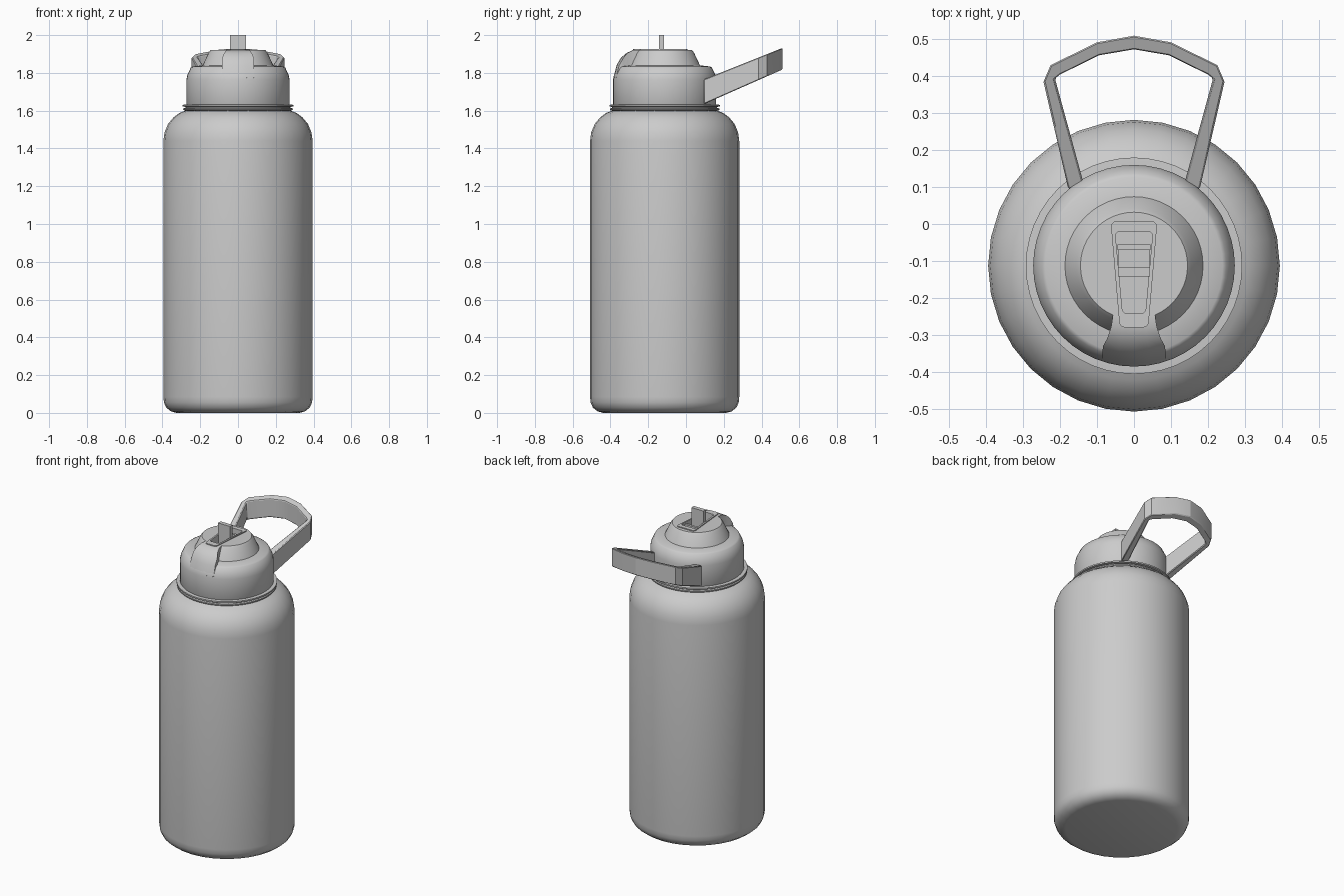
import bpy, bmesh, math

if "Cube" in bpy.data.objects:
    bpy.data.objects.remove(bpy.data.objects["Cube"])

CY = -0.113  # y of the bottle axis


def finish(name, bm, angle=35):
    bmesh.ops.recalc_face_normals(bm, faces=bm.faces)
    me = bpy.data.meshes.new(name)
    bm.to_mesh(me)
    bm.free()
    ob = bpy.data.objects.new(name, me)
    bpy.context.collection.objects.link(ob)
    if angle:
        bpy.ops.object.select_all(action='DESELECT')
        ob.select_set(True)
        bpy.context.view_layer.objects.active = ob
        bpy.ops.object.shade_smooth_by_angle(angle=math.radians(angle))
    return ob


def lathe(name, profile, seg, angle=35):
    """Closed solid of revolution from (radius, z) points, capped at both ends."""
    bm = bmesh.new()
    rings = [[bm.verts.new((r * math.cos(math.tau * i / seg), CY + r * math.sin(math.tau * i / seg), z))
              for i in range(seg)] for r, z in profile]
    for a, b in zip(rings, rings[1:]):
        for i in range(seg):
            j = (i + 1) % seg
            bm.faces.new((a[i], a[j], b[j], b[i]))
    bm.faces.new(rings[0][::-1])
    bm.faces.new(rings[-1])
    return finish(name, bm, angle)


def loft(name, sections, angle=30):
    """Skin equal-length point loops and cap the ends."""
    bm = bmesh.new()
    rows = [[bm.verts.new(p) for p in s] for s in sections]
    n = len(rows[0])
    for a, b in zip(rows, rows[1:]):
        for i in range(n):
            bm.faces.new((a[i], a[(i + 1) % n], b[(i + 1) % n], b[i]))
    bm.faces.new(rows[0][::-1])
    bm.faces.new(rows[-1])
    return finish(name, bm, angle)


def rounded_trapezoid(w0, y0, w1, y1, r, z):
    """Loop with half width w0 at the front y0 and w1 at the back y1."""
    pts = []
    corners = ((w1 - r, y1 - r, 0), (-w1 + r, y1 - r, 90), (-w0 + r, y0 + r, 180), (w0 - r, y0 + r, 270))
    for cx, cy, start in corners:
        for k in range(4):
            t = math.radians(start + 30 * k)
            pts.append((cx + r * math.cos(t), cy + r * math.sin(t), z))
    return pts


def box(name, x, y0, y1, z0, z1):
    return loft(name, [[(-x, y0, z), (x, y0, z), (x, y1, z), (-x, y1, z)] for z in (z0, z1)], 0)


# Bottle body with rounded base and shoulder
lathe("bottle_body", [(0.325, 0), (0.355, 0.008), (0.38, 0.028), (0.392, 0.055), (0.395, 0.085),
                      (0.395, 1.44), (0.389, 1.485), (0.37, 1.53), (0.342, 1.564), (0.31, 1.588),
                      (0.27, 1.603), (0.255, 1.61)], 32)

# Two thin neck rings
lathe("neck_ring", [(0.26, 1.598), (0.285, 1.6), (0.29, 1.605), (0.29, 1.612), (0.278, 1.614),
                    (0.278, 1.62), (0.293, 1.622), (0.293, 1.631), (0.26, 1.633)], 48)

# Lid with a stepped dome
lid = lathe("lid", [(0.268, 1.625), (0.273, 1.635), (0.273, 1.765), (0.268, 1.79), (0.25, 1.828),
                    (0.24, 1.834), (0.187, 1.84), (0.155, 1.908), (0.145, 1.92)], 48)

# Raised ramp at the front of the lid
ramp_rows = [(-0.25, 1.92, 0.057), (-0.283, 1.92, 0.062), (-0.315, 1.905, 0.073),
             (-0.345, 1.88, 0.084), (-0.368, 1.84, 0.086), (-0.384, 1.775, 0.086)]
ramp = []
for y, z, w in ramp_rows:
    # the front edge follows the curve of the lid wall
    ye = y + (0.014 if y < -0.34 else 0.004)
    ramp.append([(-w, ye, 1.76), (-w, ye, z), (-w * 0.5, y + (ye - y) * 0.25, z), (0, y, z),
                 (w * 0.5, y + (ye - y) * 0.25, z), (w, ye, z), (w, ye, 1.76)])
loft("front_ramp", ramp, 40)

# Tapered spout plate on the dome
plate = loft("spout_plate", [rounded_trapezoid(0.04, -0.28, 0.062, 0.008, 0.015, z) for z in (1.9, 1.926)])

# Recess cut through plate and lid
cutter = loft("recess_cutter", [rounded_trapezoid(0.032, -0.242, 0.05, -0.02, 0.012, z) for z in (1.865, 1.96)], 0)
cutter.hide_render = True
cutter.hide_viewport = True
for ob in (lid, plate):
    m = ob.modifiers.new("recess", 'BOOLEAN')
    m.operation = 'DIFFERENCE'
    m.solver = 'EXACT'
    m.object = cutter

# Flip-up spout with its hinge block
box("spout", 0.043, -0.142, -0.116, 1.86, 2.0)
box("spout_base", 0.042, -0.118, -0.055, 1.86, 1.885)
box("spout_hinge", 0.045, -0.07, -0.055, 1.86, 1.915)

# Carry handle: slanted strap loop, (outer, inner) points on one side, mirrored
half = [((0.178, 0.095), (0.135, 0.105)), ((0.245, 0.385), (0.214, 0.394)),
        ((0.226, 0.43), (0.2, 0.405)), ((0.1, 0.492), (0.094, 0.457))]
mirrored = [((-a[0], a[1]), (-b[0], b[1])) for a, b in reversed(half)]
strap = []
for (ox, oy), (ix, iy) in half + [((0, 0.51), (0, 0.473))] + mirrored:
    def low(y):
        return 1.637 + 0.44 * (y - 0.1)

    def high(y):
        return 1.768 + 0.40 * (y - 0.1)
    strap.append([(ox, oy, low(oy)), (ox, oy, high(oy)), (ix, iy, high(iy)), (ix, iy, low(iy))])
handle = loft("carry_handle", strap, 20)
bev = handle.modifiers.new("soft_edges", 'BEVEL')
bev.width = 0.004
bev.segments = 1
bev.limit_method = 'ANGLE'
bev.angle_limit = math.radians(60)
